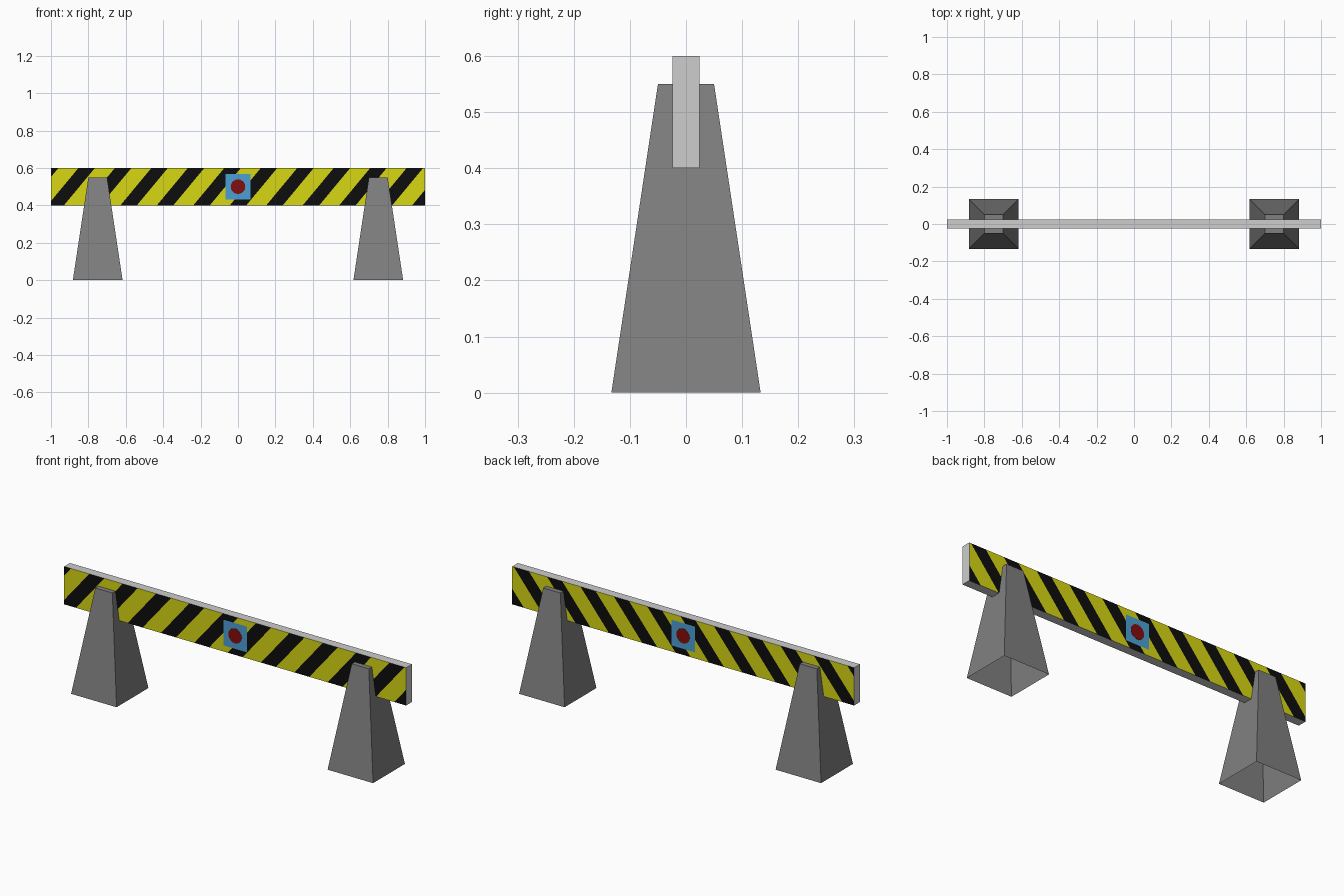
import bpy, bmesh, math
from mathutils import Matrix, Vector

if "Cube" in bpy.data.objects:
    bpy.data.objects.remove(bpy.data.objects["Cube"])


def material(name, rgb):
    m = bpy.data.materials.new(name)
    m.diffuse_color = (*rgb, 1)
    m.use_nodes = True
    m.node_tree.nodes["Principled BSDF"].inputs["Base Color"].default_value = m.diffuse_color
    return m


LIGHT = material("light grey", (0.61, 0.61, 0.61))
YELLOW = material("warning yellow", (0.68, 0.68, 0.006))
BLACK = material("stripe black", (0.004, 0.004, 0.004))
BLUE = material("badge blue", (0.07, 0.35, 0.66))
RED = material("dark red", (0.23, 0.004, 0.004))
GREY = material("leg grey", (0.216, 0.216, 0.216))


def finish(bm, name, *mats):
    me = bpy.data.meshes.new(name)
    bm.to_mesh(me)
    bm.free()
    for m in mats:
        me.materials.append(m)
    ob = bpy.data.objects.new(name, me)
    bpy.context.collection.objects.link(ob)
    return ob


# Board: a box cut along slanted stripe edges and around a square badge
HALF_Y, Z0, Z1 = 0.024, 0.4, 0.6
PERIOD, BLACK_WIDTH, SLANT = 0.195, 0.088, 0.83
BADGE = 0.068

bm = bmesh.new()
bmesh.ops.create_cube(bm, size=1, matrix=Matrix.Translation((0, 0, 0.5))
                      @ Matrix.Diagonal((2, 2 * HALF_Y, Z1 - Z0, 1)))


def cut(point, normal):
    bmesh.ops.bisect_plane(bm, geom=bm.verts[:] + bm.edges[:] + bm.faces[:],
                           plane_co=point, plane_no=normal, dist=1e-6)


for k in range(-7, 8):
    for s in (-1, 1):
        cut((k * PERIOD + s * BLACK_WIDTH / 2, 0, Z0), Vector((1, 0, -SLANT)).normalized())
for s in (-1, 1):
    cut((s * BADGE, 0, 0), (1, 0, 0))
    cut((0, 0, 0.5 + s * BADGE), (0, 0, 1))

bm.normal_update()
for f in bm.faces:
    if abs(f.normal.y) < 0.5:
        continue
    c = f.calc_center_median()
    u = c.x - (c.z - Z0) * SLANT
    off = abs(u - round(u / PERIOD) * PERIOD)
    if abs(c.x) < BADGE and abs(c.z - 0.5) < BADGE:
        f.material_index = 3
    else:
        f.material_index = 2 if off < BLACK_WIDTH / 2 else 1
finish(bm, "striped_board", LIGHT, YELLOW, BLACK, BLUE)

# Round red dot plates on both faces of the board
for name, s in (("front_dot", -1), ("back_dot", 1)):
    bm = bmesh.new()
    bmesh.ops.create_cone(bm, cap_ends=True, segments=20, radius1=0.039, radius2=0.039, depth=0.002,
                          matrix=Matrix.Translation((0, s * HALF_Y, 0.5)) @ Matrix.Rotation(math.pi / 2, 4, 'X'))
    finish(bm, name, RED)

# Tapered square legs, open underneath
LEG_H, BASE, TOP = 0.55, 0.133, 0.05
for name, x in (("left_leg", -0.75), ("right_leg", 0.75)):
    bm = bmesh.new()
    bmesh.ops.create_cone(bm, cap_ends=True, segments=4, depth=LEG_H,
                          radius1=BASE * math.sqrt(2), radius2=TOP * math.sqrt(2),
                          matrix=Matrix.Translation((x, 0, LEG_H / 2)) @ Matrix.Rotation(math.pi / 4, 4, 'Z'))
    bm.normal_update()
    bmesh.ops.delete(bm, geom=[f for f in bm.faces if f.normal.z < -0.9], context='FACES_ONLY')
    finish(bm, name, GREY)
